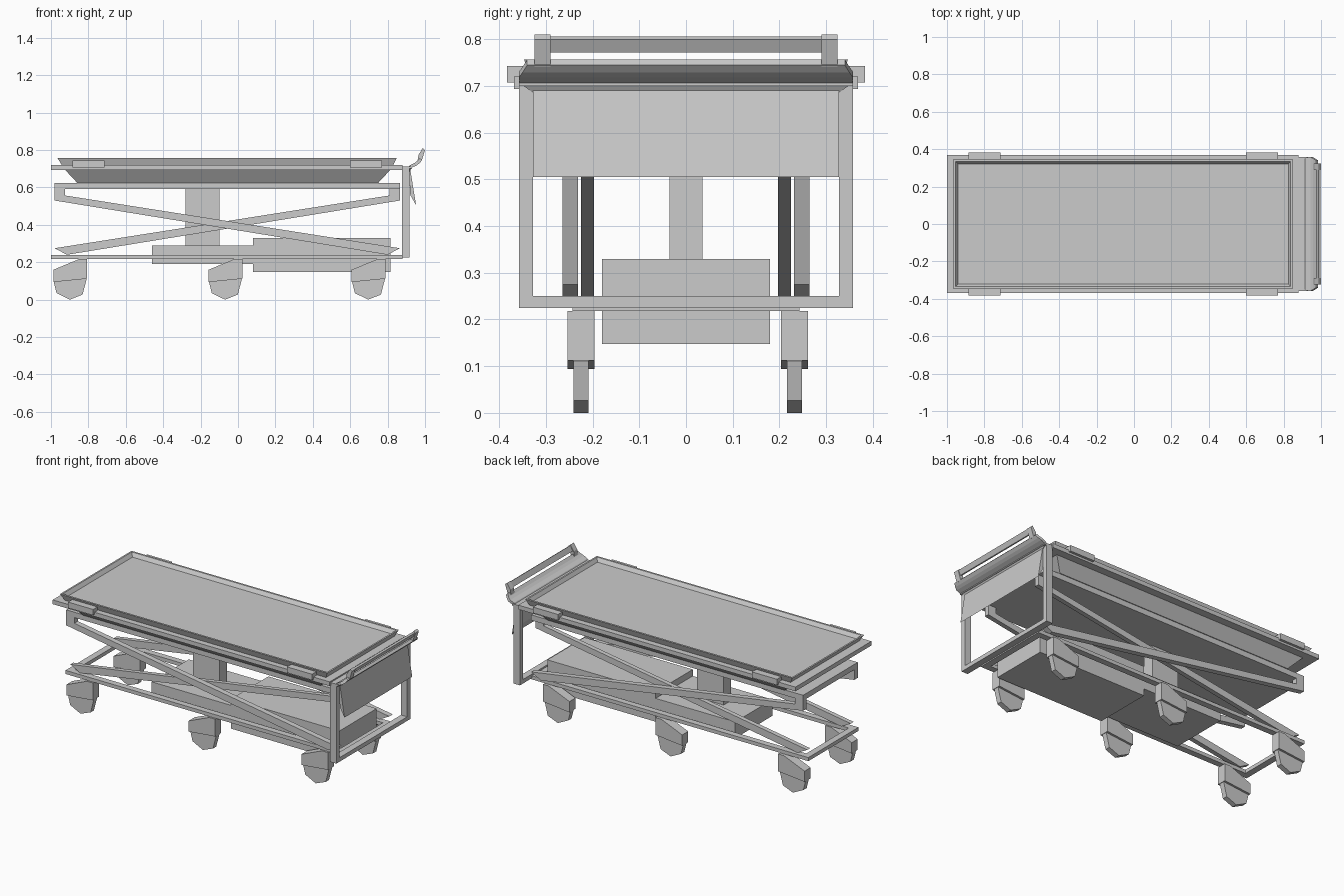
import bpy, bmesh

if "Cube" in bpy.data.objects:
    bpy.data.objects.remove(bpy.data.objects["Cube"])


def make(name, verts, faces):
    """Mesh object with consistent outward normals."""
    me = bpy.data.meshes.new(name)
    me.from_pydata(verts, [], faces)
    bm = bmesh.new()
    bm.from_mesh(me)
    bmesh.ops.recalc_face_normals(bm, faces=bm.faces)
    bm.to_mesh(me)
    bm.free()
    ob = bpy.data.objects.new(name, me)
    bpy.context.collection.objects.link(ob)
    return ob


def prism(name, profile, y0, y1):
    """Extrude an (x, z) profile along y."""
    n = len(profile)
    verts = [(x, y, z) for y in (y0, y1) for x, z in profile]
    faces = [tuple(range(n)), tuple(range(n, 2 * n))]
    faces += [(i, (i + 1) % n, n + (i + 1) % n, n + i) for i in range(n)]
    return make(name, verts, faces)


def box(name, x0, x1, y0, y1, z0, z1):
    return prism(name, [(x0, z0), (x1, z0), (x1, z1), (x0, z1)], y0, y1)


def loft(name, rings):
    """Stack rectangular rings (x0, x1, half_y, z), capped at both ends."""
    verts, faces = [], [(0, 1, 2, 3)]
    for x0, x1, h, z in rings:
        verts += [(x0, -h, z), (x1, -h, z), (x1, h, z), (x0, h, z)]
    for r in range(len(rings) - 1):
        for i in range(4):
            a, b = 4 * r + i, 4 * r + (i + 1) % 4
            faces.append((a, b, b + 4, a + 4))
    k = 4 * (len(rings) - 1)
    faces.append((k, k + 1, k + 2, k + 3))
    return make(name, verts, faces)


# Table top: tapered tray with a raised rim and shallow recess
loft("table_tray", [(-.86, .75, .27, .625), (-.93, .82, .325, .70),
                    (-.965, .848, .347, .757), (-.955, .838, .335, .757),
                    (-.94, .825, .32, .735)])
box("table_frame", -1, .88, -.368, .368, .694, .72)

# Upper and lower chassis
box("upper_frame", -.98, .865, -.265, .265, .592, .625)
box("base_end_bar", -1, -.96, -.243, .243, .218, .24)
box("base_head_bar", .84, .88, -.243, .243, .218, .24)
box("lift_column", -.28, -.10, -.035, .035, .28, .60)
box("pump_box", -.46, .09, -.18, .18, .19, .29)
box("motor_box", .08, .815, -.18, .18, .147, .33)

# Scissor arm profile, with its vertical hanger at the upper end
ARM = [(-.98, .60), (-.98, .53), (.80, .24), (.865, .275),
       (-.925, .557), (-.925, .60)]
ARM_MIRRORED = [(-.115 - x, z) for x, z in ARM]

for s, side in ((-1, "front"), (1, "back")):
    box(side + "_base_rail", -1, .88, s * .205, s * .243, .218, .24)
    prism(side + "_outer_scissor_arm", ARM, s * .231, s * .265)
    prism(side + "_inner_scissor_arm", ARM_MIRRORED, s * .197, s * .225)
    for x in (-.885, .60):
        box(side + "_side_clip", x, x + .17, s * .34, s * .383, .707, .743)
    # Head end post and handle upright
    box(side + "_head_post", .876, .918, s * .328, s * .358, .225, .71)
    prism(side + "_handle_upright",
          [(.96, .742), (.982, .742), (1.0, .80), (.988, .81), (.965, .775)],
          s * .29, s * .324)

# Head end frame, flap, and handle bar
box("head_bottom_bar", .876, .918, -.33, .33, .225, .25)
box("head_top_bar", .876, .918, -.33, .33, .68, .71)
prism("head_flap", [(.914, .69), (.922, .69), (.952, .505), (.921, .56)],
      -.328, .328)
prism("handle_bar", [(.972, .775), (.984, .772), (.997, .80), (.987, .806)],
      -.292, .292)

# Curved sheet sweeping up from the end frame to the handle
SHEET = [(.918, .686, .328), (.93, .706, .356), (.955, .718, .358),
         (.97, .729, .35), (.984, .745, .34)]
verts = []
for x, z, h in SHEET:
    verts += [(x, -h, z), (x, h, z), (x - .012, h, z + .012), (x - .012, -h, z + .012)]
faces = [(0, 1, 2, 3), tuple(len(verts) - i for i in (4, 3, 2, 1))]
for r in range(len(SHEET) - 1):
    for i in range(4):
        a, b = 4 * r + i, 4 * r + (i + 1) % 4
        faces.append((a, b, b + 4, a + 4))
make("head_curved_sheet", verts, faces)
box("head_ledge", .872, .93, -.358, .358, .70, .712)

# Six castors: sloped housing over a faceted wheel
HOUSING = [(-.09, .094), (.09, .112), (.09, .218), (.05, .218), (-.09, .16)]
WHEEL = [(-.088, .095), (-.073, .035), (-.002, 0), (.066, .027),
         (.088, .111), (.05, .15), (-.05, .14)]
for cx in (-.897, -.067, .698):
    for cy in (-.225, .232):
        prism("castor_housing", [(cx + x, z) for x, z in HOUSING],
              cy - .029, cy + .029)
        prism("castor_wheel", [(cx + x, z) for x, z in WHEEL],
              cy - .016, cy + .016)
